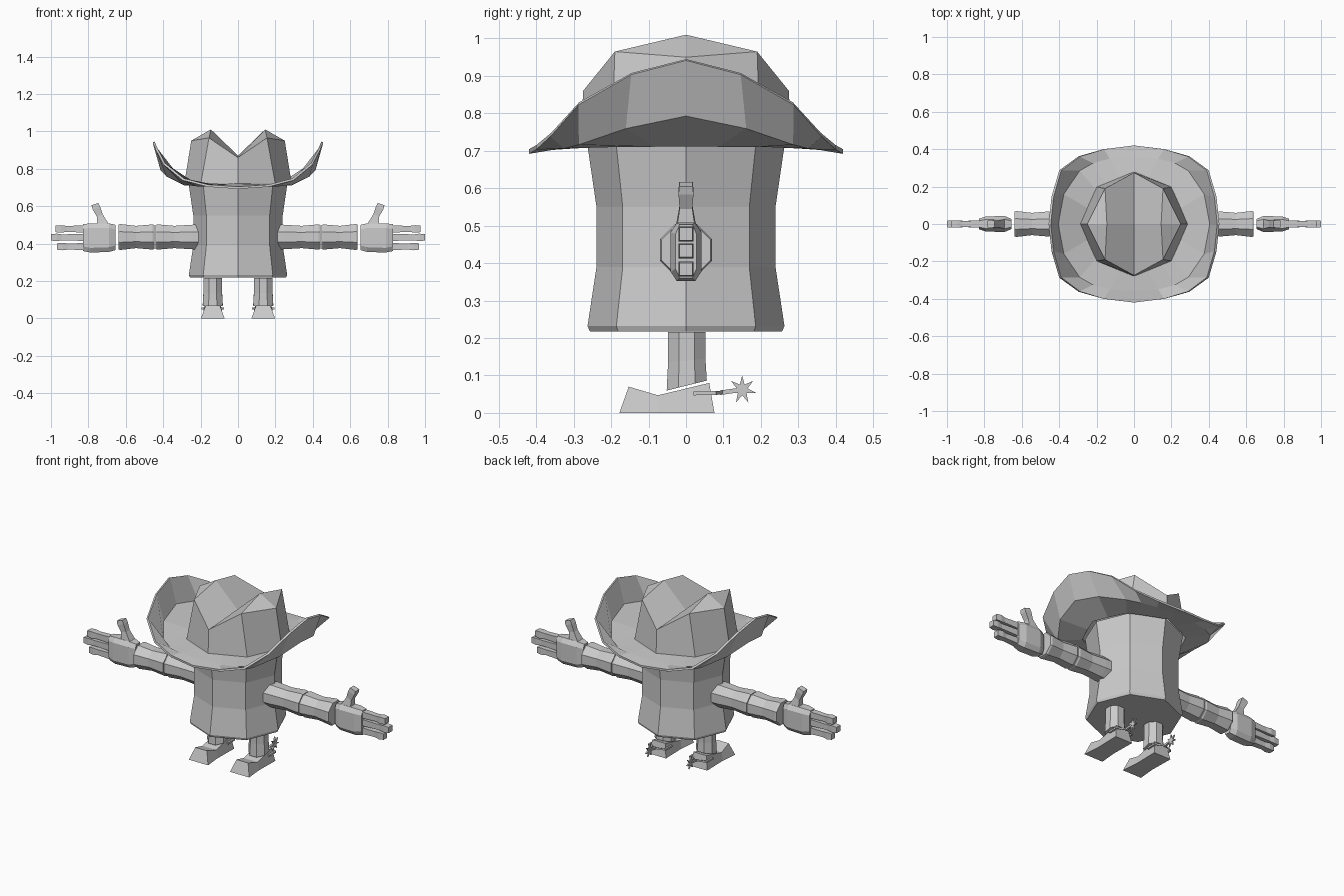
import bpy, bmesh, math
from mathutils import Vector

if "Cube" in bpy.data.objects:
    bpy.data.objects.remove(bpy.data.objects["Cube"])

grey = bpy.data.materials.new("plain_grey")
grey.diffuse_color = (0.6, 0.6, 0.6, 1)
grey.use_nodes = True
grey.node_tree.nodes["Principled BSDF"].inputs["Base Color"].default_value = grey.diffuse_color


def make(name, verts, faces, mirror=False, closed=True):
    """Create a flat-shaded object, optionally mirrored across x = 0."""
    me = bpy.data.meshes.new(name)
    me.from_pydata([tuple(v) for v in verts], [], faces)
    bm = bmesh.new()
    bm.from_mesh(me)
    if closed:
        bmesh.ops.recalc_face_normals(bm, faces=bm.faces)
    bm.to_mesh(me)
    bm.free()
    me.materials.append(grey)
    ob = bpy.data.objects.new(name, me)
    bpy.context.collection.objects.link(ob)
    if mirror:
        ob.modifiers.new("mirror", 'MIRROR').use_mirror_merge = False
    return ob


def loft(name, rings, mirror=False, caps=True):
    """Skin a list of equally sized closed rings."""
    n = len(rings[0])
    verts = [v for r in rings for v in r]
    faces = [(i * n + j, i * n + (j + 1) % n, (i + 1) * n + (j + 1) % n, (i + 1) * n + j)
             for i in range(len(rings) - 1) for j in range(n)]
    if caps:
        faces += [tuple(range(n))[::-1], tuple(range((len(rings) - 1) * n, len(verts)))]
    return make(name, verts, faces, mirror, caps)


def octagon(r, turn=0.0):
    return [(r * math.cos(turn + k * math.pi / 4), r * math.sin(turn + k * math.pi / 4))
            for k in range(8)]


def full_ring(quarter):
    """Reflect quarter outline points (from +x to +y) into a whole ring."""
    q = quarter
    left = [(-x, y, z) for x, y, z in q[-2::-1]]
    half = q + left
    return half + [(x, -y, z) for x, y, z in half[-2:0:-1]]


def rect(c, u, v, a, b):
    """Rectangle of half sizes a, b around c, along axes u, v."""
    c, u, v = Vector(c), Vector(u), Vector(v)
    return [c + u * a * s + v * b * t for s, t in ((-1, -1), (1, -1), (1, 1), (-1, 1))]


X, Y, Z = (1, 0, 0), (0, 1, 0), (0, 0, 1)

# Body
loft("body", [[(x, y, z) for x, y in octagon(r)] for z, r in
              ((0.218, 0.257), (0.232, 0.263), (0.39, 0.239), (0.55, 0.239), (0.72, 0.264))])

# Hat crown with a creased top
base = full_ring([(0.288, 0, 0.715), (0.2, 0.198, 0.715), (0, 0.28, 0.715)])
rim = full_ring([(0.25, 0, 0.95), (0.155, 0.19, 0.965), (0, 0.275, 0.86)])
tops = [(0.145, 0, 1.01), (0, 0, 0.87), (-0.145, 0, 1.01)]
faces = [(j, (j + 1) % 8, 8 + (j + 1) % 8, 8 + j) for j in range(8)]
faces += [(8, 9, 16), (15, 8, 16), (9, 10, 17, 16), (14, 15, 16, 17),
          (11, 12, 18), (12, 13, 18), (10, 11, 18, 17), (13, 14, 17, 18)]
make("hat_crown", base + rim + tops, faces)

# Hat brim, curled up at the sides
inner = full_ring([(0.283, 0, 0.722), (0.25, 0.085, 0.722), (0.205, 0.185, 0.722),
                   (0.15, 0.215, 0.722), (0.075, 0.247, 0.722), (0, 0.278, 0.722)])
middle = full_ring([(0.405, 0, 0.80), (0.375, 0.16, 0.768), (0.29, 0.285, 0.727),
                    (0.22, 0.325, 0.718), (0.13, 0.35, 0.716), (0, 0.36, 0.714)])
outer = full_ring([(0.445, 0, 0.945), (0.43, 0.145, 0.908), (0.39, 0.285, 0.83),
                   (0.29, 0.36, 0.748), (0.16, 0.4, 0.715), (0, 0.42, 0.704)])
brim = loft("hat_brim", [outer, middle, inner], caps=False)
bm = bmesh.new()
bm.from_mesh(brim.data)
bmesh.ops.recalc_face_normals(bm, faces=bm.faces)
if sum(f.normal.z for f in bm.faces) < 0:
    bmesh.ops.reverse_faces(bm, faces=bm.faces)
bm.to_mesh(brim.data)
bm.free()
solid = brim.modifiers.new("thickness", 'SOLIDIFY')
solid.thickness, solid.offset = 0.012, -1

# Arms
for name, profile in (
        ("upper_arm", ((0.2, 0.069), (0.25, 0.068), (0.34, 0.062), (0.43, 0.07), (0.442, 0.066))),
        ("forearm", ((0.446, 0.066), (0.456, 0.07), (0.545, 0.062), (0.63, 0.072), (0.64, 0.068)))):
    loft(name, [[(x, a, 0.435 + b) for a, b in octagon(r * 1.04, math.pi / 8)]
                for x, r in profile], True)


# Palm: bevelled slab, (x, bottom, top, half depth)
def slab(x, lo, hi, d):
    m = 0.025
    return [(x, -d, lo + m), (x, -d * 0.6, lo), (x, d * 0.6, lo), (x, d, lo + m),
            (x, d, hi - m), (x, d * 0.6, hi), (x, -d * 0.6, hi), (x, -d, hi - m)]


loft("palm", [slab(*p) for p in ((0.655, 0.365, 0.5, 0.027), (0.69, 0.355, 0.508, 0.042),
                                 (0.79, 0.352, 0.508, 0.041), (0.83, 0.36, 0.503, 0.028))], True)

# Fingers
for name, z, tip in (("upper_finger", 0.478, 0.977), ("middle_finger", 0.433, 1.0),
                     ("lower_finger", 0.384, 0.967)):
    loft(name, [rect((x, 0, z), Y, Z, h, h) for x, h in
                ((0.82, 0.019), (tip - 0.06, 0.016), (tip - 0.03, 0.02), (tip, 0.017))], True)

# Thumb
loft("thumb", [rect((x, 0, z), (1, 0, -0.35), Y, a, b) for x, z, a, b in
               ((0.722, 0.495, 0.03, 0.026), (0.739, 0.55, 0.016, 0.017),
                (0.757, 0.59, 0.02, 0.02), (0.765, 0.611, 0.018, 0.018))], True)

# Legs with a slanted lower end
loft("leg", [[(0.135 + x, 0.002 + y, z + y * slope) for x, y in octagon(r, math.pi / 8)]
             for z, r, slope in ((0.073, 0.058, 0.25), (0.14, 0.054, 0.1), (0.216, 0.054, 0))], True)

# Shoes: (y, top height, top half width)
loft("shoe", [[(0.135 - 0.063 * k, y, 0), (0.135 + 0.063 * k, y, 0),
               (0.135 + w, y + s, top), (0.135 - w, y + s, top)]
              for y, s, top, w, k in ((-0.178, 0.025, 0.07, 0.038, 1),
                                      (-0.075, 0, 0.047, 0.046, 0.85),
                                      (0.076, -0.014, 0.08, 0.042, 0.9))], True)

# Spur: strap round the heel, shank and pointed wheel
for s, side in ((-1, "inner"), (1, "outer")):
    loft("spur_strap_" + side, [rect((0.135 + s * x, y, z), X, Z, 0.005, 0.005) for x, y, z in
                                ((0.054, 0.02, 0.052), (0.054, 0.08, 0.053),
                                 (0.0, 0.098, 0.055))], True)
loft("spur_shank", [rect((0.135, y, z), X, Z, 0.006, 0.006)
                    for y, z in ((0.092, 0.054), (0.15, 0.062))], True)
star = [(0.15 + r * math.cos(a), 0.062 + r * math.sin(a))
        for k in range(14) for r in [(0.038, 0.015)[k % 2]]
        for a in [math.pi / 2 + k * math.pi / 7]]
loft("spur_wheel", [[(x, y, z) for y, z in star] for x in (0.131, 0.139)], True)
